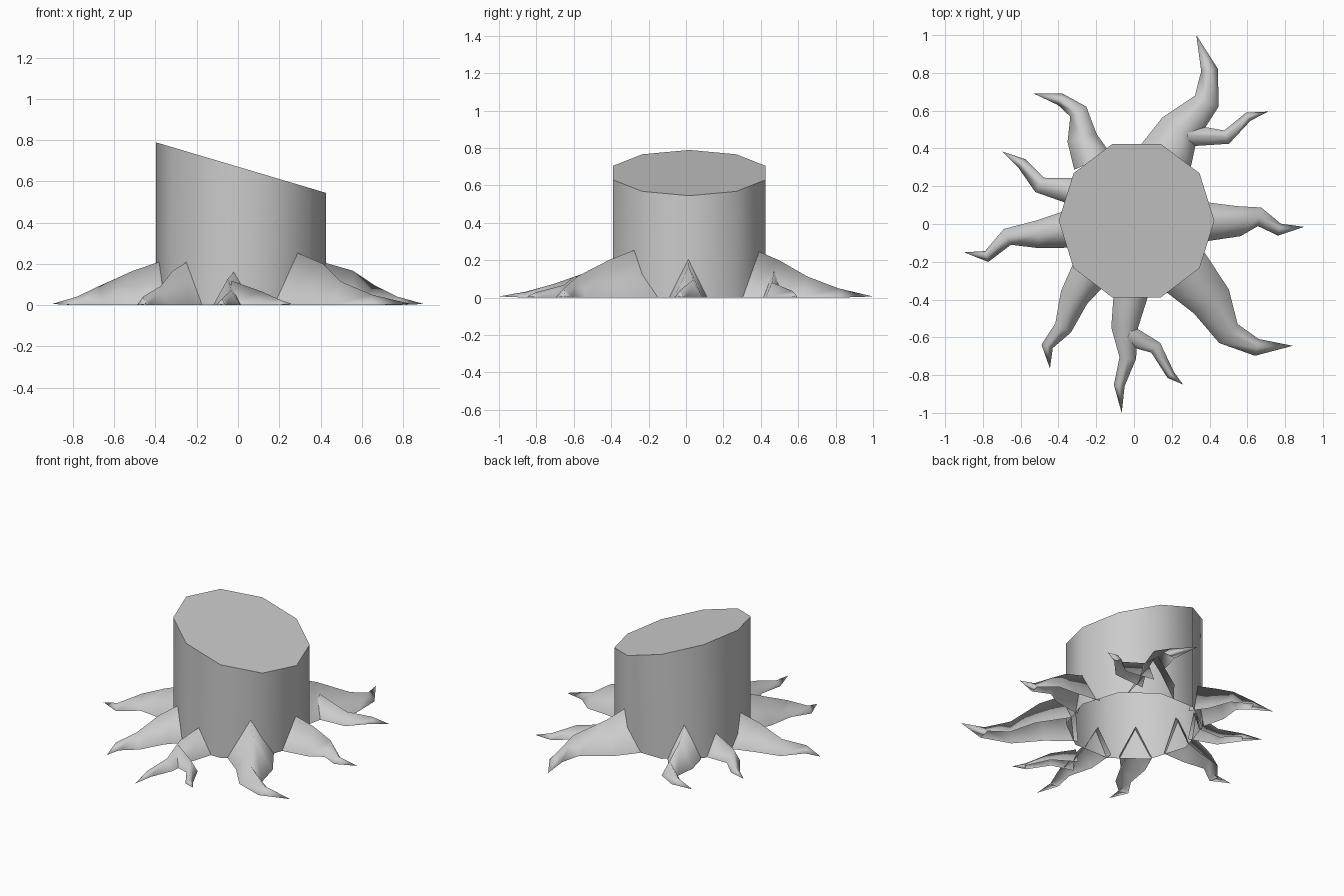
import bpy, bmesh, math
from mathutils import Vector

if "Cube" in bpy.data.objects:
    bpy.data.objects.remove(bpy.data.objects["Cube"])

wood = bpy.data.materials.new("plain grey wood")
wood.diffuse_color = (0.6, 0.6, 0.6, 1)
wood.use_nodes = True
wood.node_tree.nodes["Principled BSDF"].inputs["Base Color"].default_value = wood.diffuse_color


def finish(name, bm):
    mesh = bpy.data.meshes.new(name)
    bm.to_mesh(mesh)
    bm.free()
    mesh.materials.append(wood)
    obj = bpy.data.objects.new(name, mesh)
    bpy.context.collection.objects.link(obj)


# Trunk: ten-sided tube, open below, with a slanted cut on top
bm = bmesh.new()
low, high = [], []
for i in range(10):
    a = math.tau * i / 10
    x, y = 0.0135 + 0.412 * math.cos(a), 0.0175 + 0.428 * math.sin(a)
    low.append(bm.verts.new((x, y, 0)))
    high.append(bm.verts.new((x, y, 0.671 - 0.297 * x)))
for i in range(10):
    j = (i + 1) % 10
    bm.faces.new((low[i], low[j], high[j], high[i])).smooth = True
cap = bm.faces.new(high)
for e in cap.edges:
    e.smooth = False
finish("trunk", bm)

# Roots: tent-shaped sections tapering along a bent path, open underneath
WIDTH = (0.21, 0.16, 0.10, 0.065)
HEIGHT = (0.22, 0.168, 0.095, 0.042)


def root(name, path, wide, tall, skip=0):
    pts = [Vector(p) for p in path]
    bm = bmesh.new()
    rows = []
    for i, p in enumerate(pts[:-1]):
        t = (pts[i + 1] - p).normalized()
        if i:
            t = t + (p - pts[i - 1]).normalized()
        side = Vector((-t.y, t.x)).normalized() * WIDTH[i + skip] * wide / 2
        l, r = p + side, p - side
        rows.append([bm.verts.new((l.x, l.y, 0)),
                     bm.verts.new((p.x, p.y, HEIGHT[i + skip] * tall)),
                     bm.verts.new((r.x, r.y, 0))])
    tip = bm.verts.new((pts[-1].x, pts[-1].y, 0.006))
    for a, b in zip(rows, rows[1:]):
        for k in range(2):
            bm.faces.new((a[k + 1], a[k], b[k], b[k + 1]))
    for k in range(2):
        bm.faces.new((rows[-1][k + 1], rows[-1][k], tip))
    bm.faces.new((rows[-1][0], rows[-1][2], tip))
    for f in bm.faces:
        f.smooth = True
    finish(name, bm)


# Main roots around the trunk
root("back_right_root", [(.17, .36), (.24, .50), (.385, .65), (.40, .815), (.33, 1.0)], 1.38, 1.18)
root("front_right_root", [(.265, -.25), (.41, -.41), (.50, -.58), (.65, -.653), (.84, -.645)], 1.4, 1.2)
root("front_root", [(-.015, -.36), (-.05, -.55), (-.033, -.71), (-.078, -.855), (-.065, -1.0)], 0.88, 0.76)
root("front_left_root", [(-.24, -.27), (-.318, -.39), (-.375, -.55), (-.46, -.648), (-.445, -.765)], 0.96, 0.98)
root("left_root", [(-.36, -.03), (-.51, -.055), (-.67, -.068), (-.78, -.172), (-.90, -.15)], 0.92, 0.99)
root("back_left_root", [(-.22, .33), (-.275, .455), (-.295, .595), (-.39, .66), (-.53, .69)], 1.0, 1.05)
root("right_root", [(.37, .012), (.555, .015), (.665, .038), (.77, -.03), (.90, -.015)], 1.0, 1.0)

# Small roots and side branches
root("left_back_small_root", [(-.33, .175), (-.50, .207), (-.595, .322), (-.70, .385)], 0.88, 0.9, 1)
root("back_right_branch", [(.28, .47), (.49, .46), (.605, .568), (.71, .595)], 0.75, 0.85, 1)
root("front_branch", [(-.03, -.59), (.115, -.655), (.195, -.80), (.26, -.85)], 0.7, 0.7, 1)
